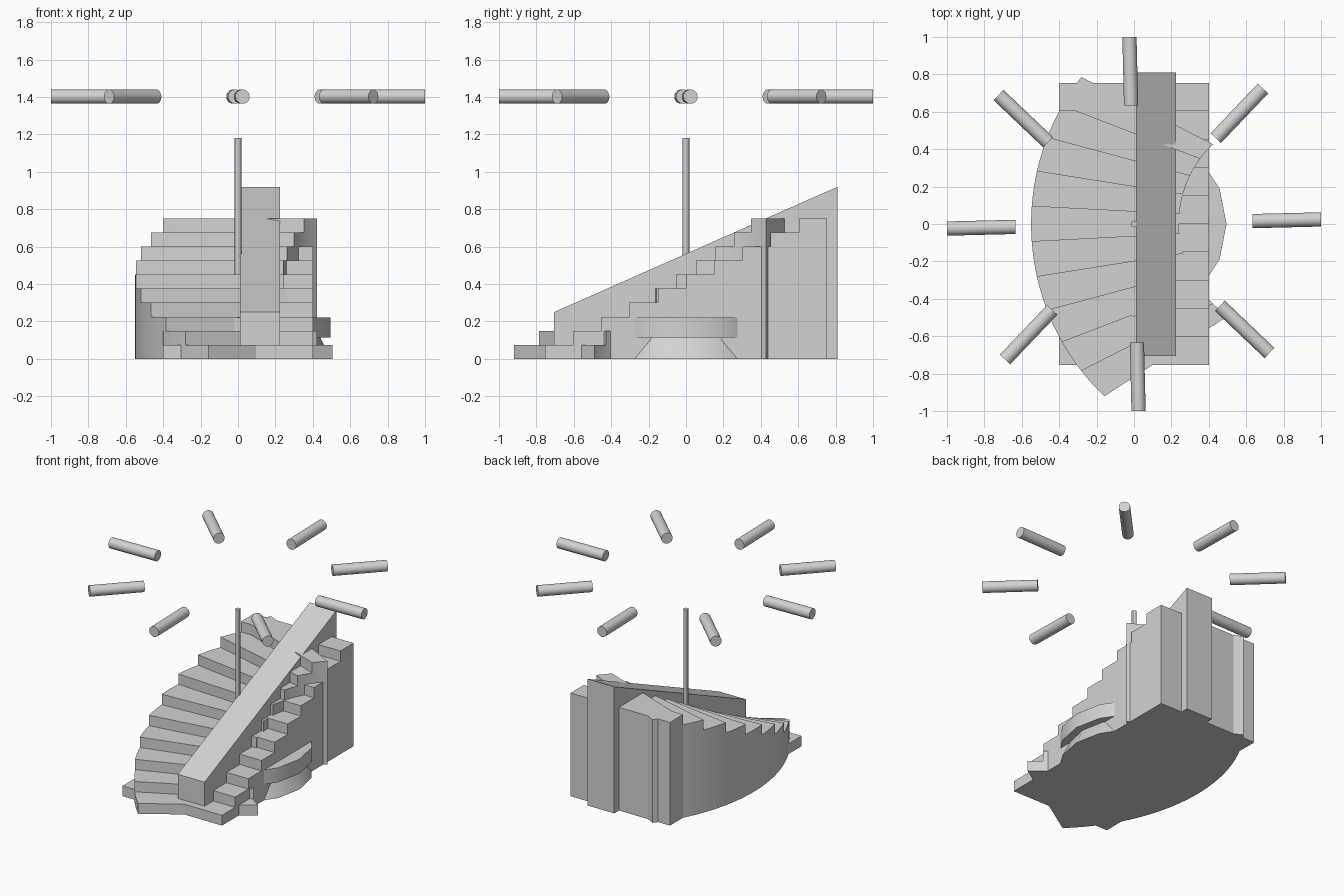
import bpy, bmesh, math
from mathutils import Matrix, Vector

cube = bpy.data.objects.get("Cube")
if cube:
    bpy.data.objects.remove(cube, do_unlink=True)

grey = bpy.data.materials.new("light grey")
grey.use_nodes = True
colour = (0.65, 0.65, 0.65, 1)
grey.diffuse_color = colour
grey.node_tree.nodes["Principled BSDF"].inputs["Base Color"].default_value = colour


def prism(bm, outline, direction):
    """Extrude a closed planar outline along a direction."""
    base = bm.faces.new([bm.verts.new(p) for p in outline])
    grown = bmesh.ops.extrude_face_region(bm, geom=[base], use_keep_orig=True)
    verts = [g for g in grown["geom"] if isinstance(g, bmesh.types.BMVert)]
    bmesh.ops.translate(bm, verts=verts, vec=Vector(direction))


def finish(bm, name, smooth=False):
    bmesh.ops.recalc_face_normals(bm, faces=bm.faces)
    mesh = bpy.data.meshes.new(name)
    bm.to_mesh(mesh)
    bm.free()
    mesh.materials.append(grey)
    obj = bpy.data.objects.new(name, mesh)
    bpy.context.collection.objects.link(obj)
    if smooth:
        bpy.ops.object.select_all(action="DESELECT")
        obj.select_set(True)
        bpy.context.view_layer.objects.active = obj
        bpy.ops.object.shade_smooth_by_angle(angle=math.radians(30))
    return obj


def cone(name, r1, r2, depth, matrix, sides):
    bm = bmesh.new()
    bmesh.ops.create_cone(bm, cap_ends=True, segments=sides, radius1=r1,
                          radius2=r2, depth=depth, matrix=matrix)
    return finish(bm, name, True)


STEPS, RISE = 10, 0.075

# Straight staircase, one stepped side profile pulled across the width
run, start, half_width = 0.151, -0.755, 0.4
profile = [(-half_width, start, 0)]
for i in range(STEPS):
    for z in (i, i + 1):
        if z:
            profile.append((-half_width, start + i * run, z * RISE))
profile += [(-half_width, start + STEPS * run, STEPS * RISE),
            (-half_width, start + STEPS * run, 0)]
bm = bmesh.new()
prism(bm, profile, (2 * half_width, 0, 0))
finish(bm, "straight_stairs")


# Curved staircase, solid wedge steps around a distant centre
def arc_point(radius, degrees):
    a = math.radians(degrees)
    r = radius - 0.36 * a * a
    return (1.26 - r * math.cos(a), r * math.sin(a), 0)


bm = bmesh.new()
for i in range(STEPS):
    angles = [-33 + 6 * i + k for k in range(7)]
    outline = [arc_point(1.81, a) for a in angles]
    outline += [arc_point(1.02, a) for a in reversed(angles)]
    prism(bm, outline, (0, 0, (i + 1) * RISE))
finish(bm, "curved_stairs", True)

# Sloping ramp between the stairs
bm = bmesh.new()
prism(bm, [(0.01, -0.705, 0), (0.01, -0.705, 0.25),
           (0.01, 0.81, 0.92), (0.01, 0.81, 0)], (0.215, 0, 0))
finish(bm, "ramp")

# Round drum on a tapered foot
cone("drum_foot", 0.495, 0.44, 0.115, Matrix.Translation((0, 0, 0.0575)), 16)
cone("drum", 0.495, 0.495, 0.105, Matrix.Translation((0, 0, 0.1675)), 16)

# Central pole
cone("pole", 0.018, 0.018, 1.18, Matrix.Translation((0, 0, 0.59)), 12)

# Ring of floating radial rods
for i in range(8):
    m = (Matrix.Rotation(math.radians(45 * i + 1.4), 4, "Z")
         @ Matrix.Translation((0.817, 0, 1.402))
         @ Matrix.Rotation(math.pi / 2, 4, "Y"))
    cone(f"rod_{i + 1}", 0.038, 0.038, 0.366, m, 24)
